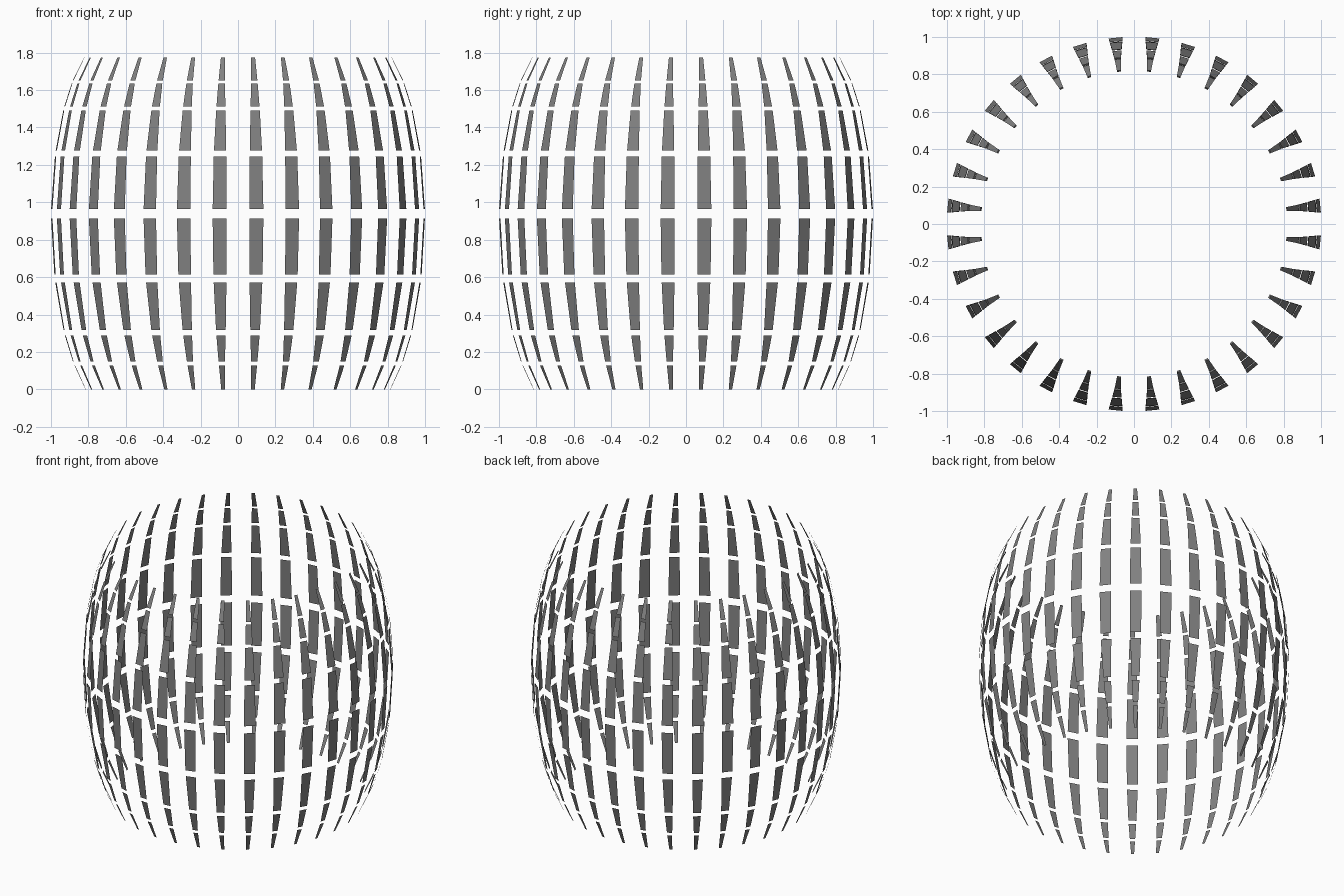
import bpy, bmesh, math

if "Cube" in bpy.data.objects:
    bpy.data.objects.remove(bpy.data.objects["Cube"])

COLUMNS = 32
# barrel profile: height, radius, plate width
PROFILE = [(0.0, 0.818, 0.019), (0.139, 0.882, 0.033), (0.3025, 0.932, 0.051),
           (0.5935, 0.982, 0.070), (0.941, 1.002, 0.076), (1.262, 0.979, 0.067),
           (1.5025, 0.934, 0.049), (1.644, 0.889, 0.035), (1.775, 0.825, 0.021)]
# bottom and top height of each ring of plates
ROWS = [(0.0, 0.128), (0.15, 0.289), (0.316, 0.572), (0.615, 0.914),
        (0.964, 1.246), (1.278, 1.492), (1.513, 1.636), (1.652, 1.775)]

grey = bpy.data.materials.new("dark grey")
grey.diffuse_color = (0.22, 0.22, 0.22, 1)
grey.use_nodes = True
grey.node_tree.nodes["Principled BSDF"].inputs["Base Color"].default_value = grey.diffuse_color


def section(z):
    """Radius and plate width at a height."""
    for (z0, r0, w0), (z1, r1, w1) in zip(PROFILE, PROFILE[1:]):
        if z <= z1:
            t = (z - z0) / (z1 - z0)
            return r0 + (r1 - r0) * t, w0 + (w1 - w0) * t
    return PROFILE[-1][1:]


def plate_ring(name, low, high):
    """One ring of flat tapered plates, facing outward."""
    bm = bmesh.new()
    for i in range(COLUMNS):
        a = 2 * math.pi * (i + 0.5) / COLUMNS
        c, s = math.cos(a), math.sin(a)
        verts = []
        for z, side in ((low, -1), (low, 1), (high, 1), (high, -1)):
            r, w = section(z)
            t = side * w / 2
            verts.append(bm.verts.new((r * c - t * s, r * s + t * c, z)))
        bm.faces.new(verts)
    mesh = bpy.data.meshes.new(name)
    bm.to_mesh(mesh)
    bm.free()
    mesh.materials.append(grey)
    bpy.context.collection.objects.link(bpy.data.objects.new(name, mesh))


# stacked rings of plates
for n, (low, high) in enumerate(ROWS):
    plate_ring(f"plate_ring_{n + 1}", low, high)
